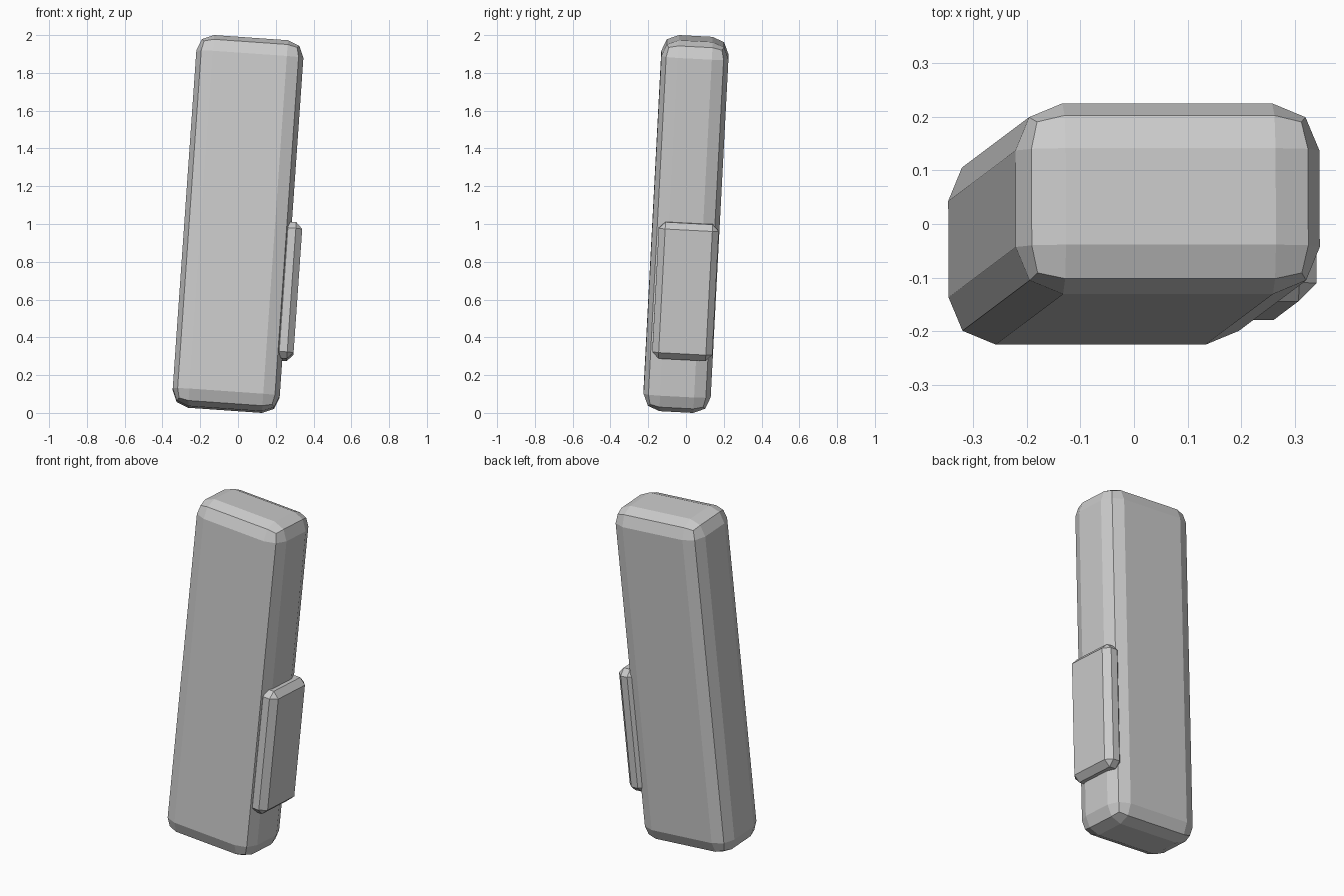
import bpy
import math
from mathutils import Euler, Matrix, Vector

if "Cube" in bpy.data.objects:
    bpy.data.objects.remove(bpy.data.objects["Cube"])

grey = bpy.data.materials.new("light grey")
grey.diffuse_color = (0.6, 0.6, 0.6, 1.0)
grey.use_nodes = True
grey.node_tree.nodes["Principled BSDF"].inputs["Base Color"].default_value = grey.diffuse_color

# Shared lean of the whole object about its centre
lean = Matrix.Translation((0, 0, 1.0)) @ Euler(
    (math.radians(-3), math.radians(4), 0)).to_matrix().to_4x4()


def rounded_box(name, size, centre, radius, segments):
    """Bevelled box placed in the leaning frame."""
    bpy.ops.mesh.primitive_cube_add(size=1)
    ob = bpy.context.object
    ob.name = name
    ob.data.transform(Matrix.Diagonal(Vector(size).to_4d()))
    ob.matrix_world = lean @ Matrix.Translation(centre)
    ob.data.materials.append(grey)
    bevel = ob.modifiers.new("rounded edges", "BEVEL")
    bevel.width = radius
    bevel.segments = segments
    return ob


# Main slab
rounded_box("body", (0.568, 0.356, 1.971), (0, 0, 0), 0.088, 2)

# Raised plate set into the right side
rounded_box("side_plate", (0.11, 0.318, 0.725), (0.286, 0.015, -0.337), 0.034, 1)
